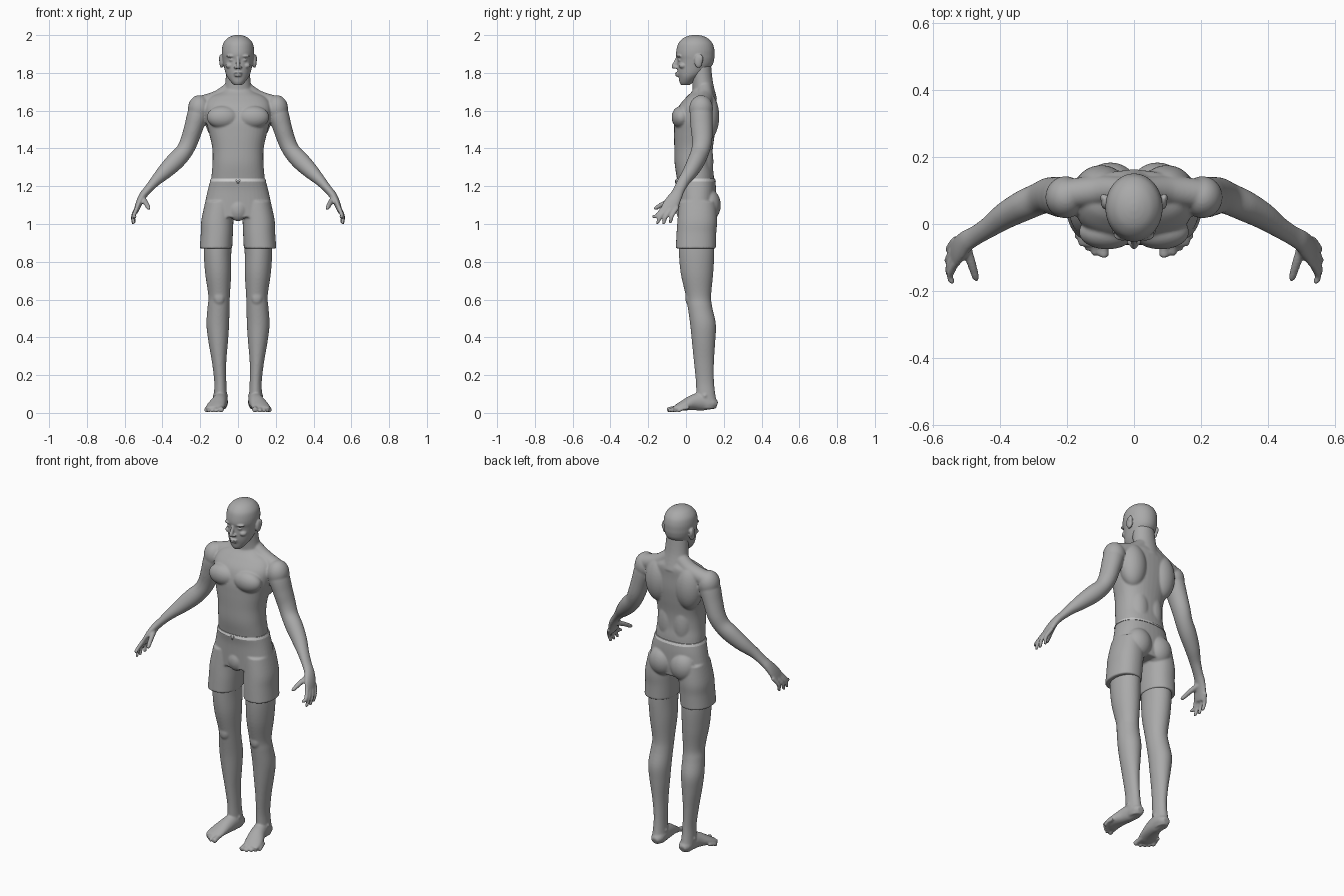
import bpy, bmesh, math
from mathutils import Vector, Matrix

Y, Z = Vector((0, 1, 0)), Vector((0, 0, 1))


def material(name, v):
    m = bpy.data.materials.new(name)
    m.diffuse_color = (v, v, v, 1)
    return m


grey = material("mid grey", 0.4)
light = material("light grey", 0.6)


def spline(rows, sub):
    """Catmull-Rom through rows of (x, y, z, radius_u, radius_v)."""
    out = []
    n = len(rows)
    for i in range(n - 1):
        a, b, c, d = rows[max(i - 1, 0)], rows[i], rows[i + 1], rows[min(i + 2, n - 1)]
        for k in range(sub):
            t = k / sub
            out.append([0.5 * (2 * q + (r - p) * t + (2 * p - 5 * q + 4 * r - s) * t * t
                               + (3 * q - p - 3 * r + s) * t ** 3)
                        for p, q, r, s in zip(a, b, c, d)])
    return out + [list(rows[-1])]


def tube(bm, rows, ref=Y, flat=False, power=2.0, sub=5, sides=40):
    """Closed loft of (super)elliptical rings; flat keeps the rings level."""
    rows = spline(rows, sub)
    pts = [Vector(r[:3]) for r in rows]
    rings = []
    for i, r in enumerate(rows):
        t = Z if flat else (pts[min(i + 1, len(pts) - 1)] - pts[max(i - 1, 0)]).normalized()
        u = ref.cross(t).normalized()
        v = t.cross(u)
        ring = []
        for j in range(sides):
            a = math.tau * j / sides
            c, s = math.cos(a), math.sin(a)
            c = math.copysign(abs(c) ** (2 / power), c)
            s = math.copysign(abs(s) ** (2 / power), s)
            ring.append(bm.verts.new(pts[i] + u * c * max(r[3], .001) + v * s * max(r[4], .001)))
        rings.append(ring)
    for a, b in zip(rings, rings[1:]):
        for j in range(sides):
            k = (j + 1) % sides
            bm.faces.new((a[j], a[k], b[k], b[j]))
    bm.faces.new(rings[0][::-1])
    bm.faces.new(rings[-1])


def blob(bm, c, r):
    bmesh.ops.create_uvsphere(bm, u_segments=32, v_segments=20, radius=1,
                              matrix=Matrix.Translation(c) @ Matrix.Diagonal((*r, 1)))


def side(rows, s):
    return [(s * r[0], *r[1:]) for r in rows]


def finish(name, bm, mat, voxel=0, smooth=0):
    me = bpy.data.meshes.new(name)
    bm.to_mesh(me)
    bm.free()
    me.materials.append(mat)
    ob = bpy.data.objects.new(name, me)
    bpy.context.collection.objects.link(ob)
    if voxel:  # fuse the overlapping volumes into one skin
        m = ob.modifiers.new("fuse", 'REMESH')
        m.mode, m.voxel_size, m.use_smooth_shade = 'VOXEL', voxel, True
        m = ob.modifiers.new("soften", 'SMOOTH')
        m.factor, m.iterations = 0.5, smooth
    return ob


# ---- body: torso, neck, arms, hands, legs, feet ----
bm = bmesh.new()
tube(bm, [(0, .06, 1.10, .145, .085), (0, .05, 1.24, .141, .098), (0, .04, 1.32, .135, .1),
          (0, .04, 1.40, .136, .102), (0, .045, 1.48, .153, .108), (0, .05, 1.55, .17, .11),
          (0, .06, 1.62, .175, .1), (0, .08, 1.67, .15, .08), (0, .09, 1.70, .09, .06),
          (0, .095, 1.73, .06, .045)], flat=True, power=2.3)
tube(bm, [(0, .1, 1.66, .08, .065), (0, .088, 1.75, .067, .055), (0, .075, 1.84, .062, .058)], flat=True)

arm = [(.19, .085, 1.65, .04, .045), (.21, .08, 1.59, .055, .06), (.235, .083, 1.51, .05, .058),
       (.258, .085, 1.44, .047, .053), (.285, .075, 1.385, .045, .048), (.33, .055, 1.335, .048, .046),
       (.385, .025, 1.28, .041, .04), (.435, -.01, 1.23, .029, .032), (.475, -.035, 1.185, .022, .03),
       (.5, -.05, 1.155, .021, .033), (.52, -.07, 1.12, .018, .04), (.535, -.09, 1.08, .014, .043),
       (.54, -.095, 1.06, .01, .035)]
finger_tips = [(.545, -.172, 1.03), (.553, -.15, 1.0), (.555, -.118, .998), (.55, -.082, 1.003)]
leg = [(.1, .055, .98, .075, .09), (.108, .056, .86, .073, .094), (.105, .058, .74, .069, .086),
       (.1, .066, .62, .057, .067), (.103, .074, .56, .058, .065), (.107, .09, .47, .06, .068),
       (.105, .093, .38, .052, .062), (.1, .095, .27, .038, .053), (.094, .1, .17, .032, .048),
       (.093, .105, .10, .034, .05), (.092, .112, .05, .036, .052), (.092, .115, .022, .028, .042)]
foot = [(.09, .165, .042, .02, .018), (.09, .14, .05, .035, .032), (.092, .09, .06, .038, .048),
        (.1, .04, .055, .042, .042), (.115, -.01, .04, .049, .028), (.123, -.045, .028, .048, .019),
        (.124, -.065, .022, .04, .012)]
toe_tips = [(.09, -.1, .015), (.117, -.095, .0105), (.137, -.08, .0105), (.155, -.065, .01), (.168, -.045, .01)]

for s in (1, -1):
    # shoulder, chest and back muscles
    tube(bm, side([(.03, .1, 1.715, .045, .04), (.1, .1, 1.665, .045, .045), (.19, .09, 1.635, .045, .045)], s))
    blob(bm, (s * .205, .08, 1.61), (.06, .063, .072))
    blob(bm, (s * .08, -.024, 1.565), (.085, .052, .06))
    blob(bm, (s * .098, .108, 1.57), (.078, .068, .13))
    blob(bm, (s * .045, .09, 1.33), (.06, .055, .14))
    # arm and hand
    tube(bm, side(arm, s))
    for i, (x, y, z) in enumerate(finger_tips):
        by = -.127 + .024 * i
        tube(bm, side([(.533, by + .01, 1.09, .011, .012), ((.548 + x) / 2 + .004, (by + y) / 2 - .004, 1.045, .0105, .0105),
                       (x, y, z + .008, .009, .009), (x, y, z, .005, .005)], s), sides=16)
    tube(bm, side([(.505, -.06, 1.135, .016, .016), (.487, -.115, 1.11, .014, .013),
                   (.474, -.158, 1.085, .011, .011), (.472, -.17, 1.078, .006, .006)], s), sides=16)
    # leg, foot and toes
    tube(bm, side(leg, s), flat=True)
    blob(bm, (s * .1, .016, .61), (.03, .02, .04))
    blob(bm, (s * .093, .1, .09), (.041, .022, .022))
    tube(bm, side(foot, s), ref=Z)
    for x, y, r in toe_tips:
        tube(bm, side([(.1 + (x - .1) * .85, y + .06, .028, r, r), (x, y + .025, .021, r * .9, r * .9),
                       (x, y + .006, r + .001, r, r), (x, y, r, r * .6, r * .6)], s), ref=Z, sides=16)
finish("body", bm, grey, .0055, 5)

# ---- head with face and ears ----
bm = bmesh.new()
tube(bm, [(0, -.004, 1.735, .02, .022), (0, .002, 1.75, .036, .036), (0, .015, 1.775, .055, .054),
          (0, .03, 1.80, .066, .075), (0, .046, 1.84, .076, .093), (0, .051, 1.87, .082, .098),
          (0, .049, 1.895, .085, .102), (0, .05, 1.925, .085, .1), (0, .05, 1.957, .078, .09),
          (0, .05, 1.982, .058, .067), (0, .05, 1.995, .034, .04), (0, .05, 2.001, .01, .012)], flat=True)
tube(bm, [(0, -.042, 1.888, .008, .009), (0, -.052, 1.862, .009, .01), (0, -.064, 1.835, .011, .012),
          (0, -.06, 1.824, .008, .008)], sides=20)
blob(bm, (0, -.046, 1.798), (.023, .013, .006))
blob(bm, (0, -.044, 1.786), (.02, .013, .006))
blob(bm, (0, -.016, 1.757), (.026, .02, .018))
for s in (1, -1):
    blob(bm, (s * .012, -.053, 1.829), (.009, .011, .008))
    blob(bm, (s * .034, -.034, 1.889), (.028, .016, .008))
    blob(bm, (s * .033, -.032, 1.868), (.014, .012, .007))
    blob(bm, (s * .044, -.016, 1.838), (.022, .022, .016))
    blob(bm, (s * .087, .066, 1.862), (.012, .022, .036))
    blob(bm, (s * .091, .078, 1.874), (.01, .013, .024))
finish("head", bm, grey, .004, 4)

# ---- shorts ----
bm = bmesh.new()
tube(bm, [(0, .051, 1.232, .146, .104), (0, .057, 1.18, .16, .102), (0, .058, 1.10, .177, .1),
          (0, .056, 1.035, .186, .096)][::-1], flat=True, power=2.3)
blob(bm, (0, -.015, 1.075), (.05, .037, .06))
for s in (1, -1):
    tube(bm, side([(.117, .052, .87, .086, .106), (.112, .055, .95, .085, .105),
                   (.109, .06, 1.02, .085, .105), (.095, .062, 1.12, .078, .098)], s), flat=True, power=2.2)
    blob(bm, (s * .07, .12, 1.1), (.076, .064, .085))
finish("shorts", bm, grey, .0055, 3)

# ---- waistband with a small tie at the front ----
bm = bmesh.new()
tube(bm, [(0, .051, 1.226, .1495, .107), (0, .051, 1.24, .144, .102)], flat=True, power=2.3, sub=1, sides=64)
finish("waistband", bm, light)
bm = bmesh.new()
for s in (1, -1):
    tube(bm, [(s * .012, -.054, 1.232, .004, .003), (0, -.055, 1.222, .004, .003),
              (0, -.053, 1.212, .003, .003)], sub=3, sides=10)
finish("waist_tie", bm, light)
